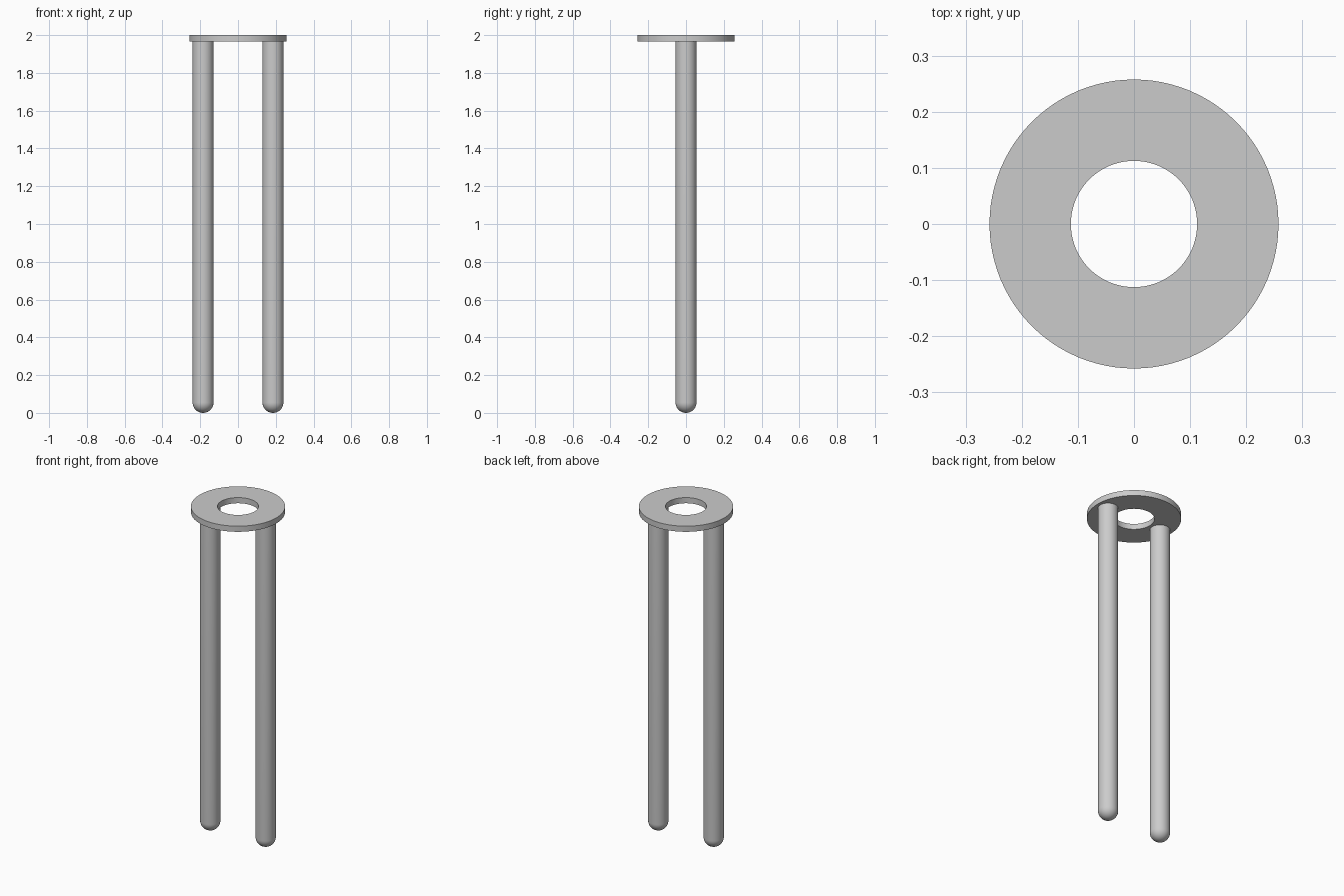
import bpy, bmesh, math

if "Cube" in bpy.data.objects:
    bpy.data.objects.remove(bpy.data.objects["Cube"])

grey = bpy.data.materials.new("light grey")
grey.diffuse_color = (0.6, 0.6, 0.6, 1)
grey.use_nodes = True
grey.node_tree.nodes["Principled BSDF"].inputs["Base Color"].default_value = grey.diffuse_color


def lathe(name, profile, x=0.0, steps=64, closed=False):
    """Revolve an (r, z) profile around the z axis."""
    bm = bmesh.new()
    verts = [bm.verts.new((r, 0, z)) for r, z in profile]
    pairs = list(zip(verts, verts[1:] + verts[:1])) if closed else list(zip(verts, verts[1:]))
    edges = [bm.edges.new(p) for p in pairs]
    bmesh.ops.spin(bm, geom=verts + edges, cent=(0, 0, 0), axis=(0, 0, 1),
                   angle=2 * math.pi, steps=steps)
    bmesh.ops.remove_doubles(bm, verts=bm.verts, dist=1e-5)
    bmesh.ops.recalc_face_normals(bm, faces=bm.faces)
    mesh = bpy.data.meshes.new(name)
    bm.to_mesh(mesh)
    bm.free()
    mesh.materials.append(grey)
    obj = bpy.data.objects.new(name, mesh)
    obj.location.x = x
    bpy.context.collection.objects.link(obj)
    bpy.ops.object.select_all(action='DESELECT')
    obj.select_set(True)
    bpy.context.view_layer.objects.active = obj
    bpy.ops.object.shade_smooth_by_angle(angle=math.radians(35))
    return obj


# Flat ring at the top
RING_BOTTOM = 1.966
lathe("top_ring", [(0.1125, RING_BOTTOM), (0.2575, RING_BOTTOM), (0.2575, 2.0), (0.1125, 2.0)],
      steps=96, closed=True)

# Two hanging rods with hemispherical lower ends
R = 0.0555
dome = [(R * math.sin(a), R - R * math.cos(a))
        for a in (math.pi / 2 * i / 12 for i in range(13))]
for side, x in (("left", -0.185), ("right", 0.185)):
    top = RING_BOTTOM + 0.002
    lathe(side + "_rod", dome + [(R, top), (0, top)], x=x, steps=48)
